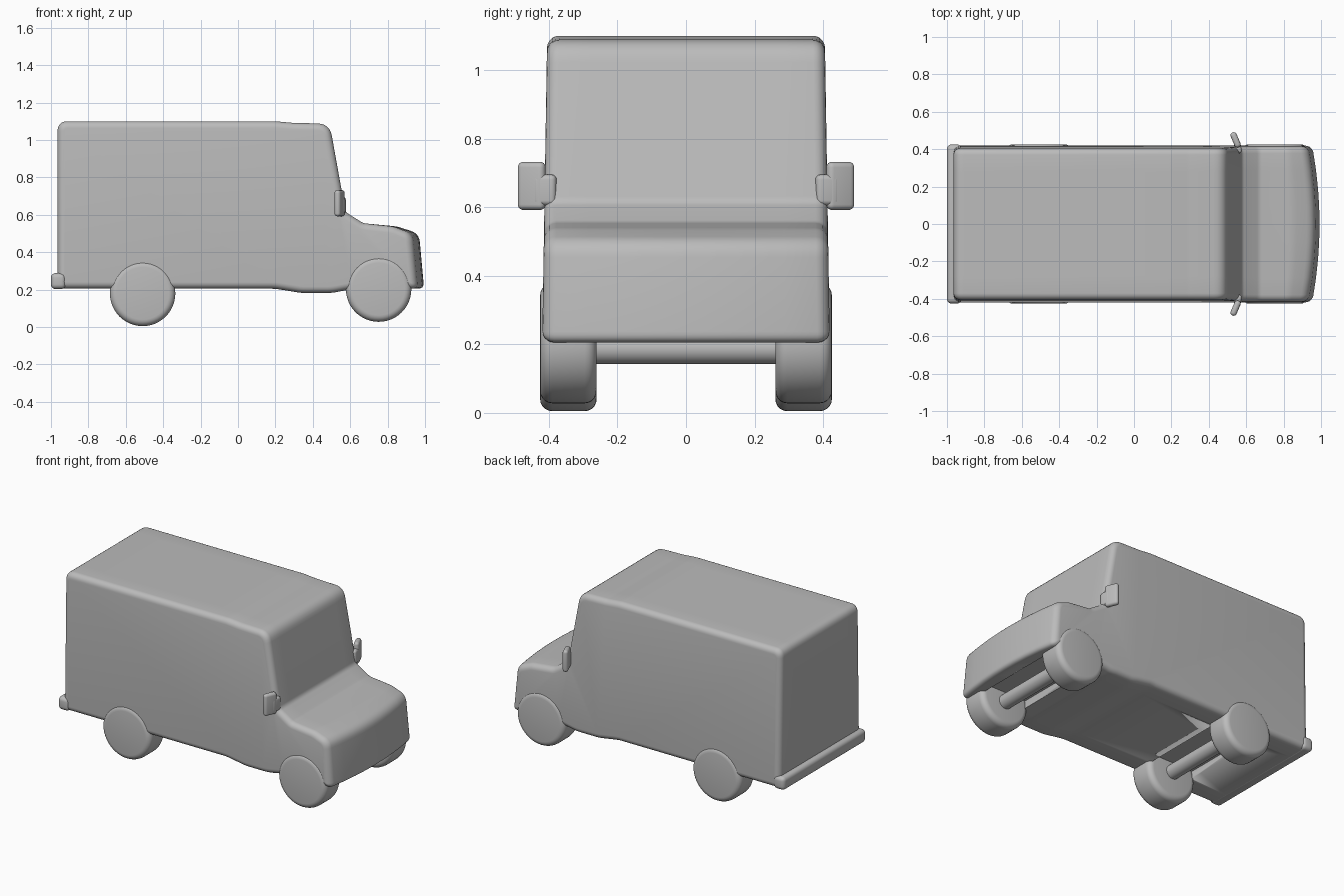
import bpy, bmesh, math
from mathutils import Vector, Matrix

cube = bpy.data.objects.get("Cube")
if cube:
    bpy.data.objects.remove(cube, do_unlink=True)

GREY = (0.5, 0.5, 0.5, 1.0)
paint = bpy.data.materials.new("plain_grey")
paint.use_nodes = True
paint.diffuse_color = GREY
paint.node_tree.nodes["Principled BSDF"].inputs["Base Color"].default_value = GREY


def finish(name, bm, angle=40):
    """Turn a bmesh into a smooth shaded, painted object."""
    bmesh.ops.recalc_face_normals(bm, faces=bm.faces)
    mesh = bpy.data.meshes.new(name)
    bm.to_mesh(mesh)
    bm.free()
    obj = bpy.data.objects.new(name, mesh)
    bpy.context.collection.objects.link(obj)
    mesh.materials.append(paint)
    bpy.ops.object.select_all(action='DESELECT')
    bpy.context.view_layer.objects.active = obj
    obj.select_set(True)
    bpy.ops.object.shade_smooth_by_angle(angle=math.radians(angle))
    return obj


def rounded_box(name, size, centre, radius, turn=0.0):
    bm = bmesh.new()
    bmesh.ops.create_cube(bm, size=1, matrix=Matrix.Diagonal((*size, 1)))
    if radius:
        bmesh.ops.bevel(bm, geom=bm.edges[:], offset=radius, segments=5,
                        profile=0.5, affect='EDGES')
    bmesh.ops.transform(bm, verts=bm.verts,
                        matrix=Matrix.Translation(centre) @ Matrix.Rotation(turn, 4, 'Z'))
    return finish(name, bm)


def drum(name, radius, width, centre, soft):
    """Cylinder along y with softened rims."""
    bm = bmesh.new()
    bmesh.ops.create_cone(bm, cap_ends=True, segments=48, radius1=radius,
                          radius2=radius, depth=width)
    if soft:
        rims = [e for e in bm.edges if any(len(f.verts) > 4 for f in e.link_faces)]
        bmesh.ops.bevel(bm, geom=rims, offset=soft, segments=5, profile=0.5, affect='EDGES')
    bmesh.ops.transform(bm, verts=bm.verts,
                        matrix=Matrix.Translation(centre) @ Matrix.Rotation(math.pi / 2, 4, 'X'))
    return finish(name, bm)


def outline(corners, inset, steps=6):
    """Inset a counter-clockwise outline and round each corner (x, z, radius)."""
    n = len(corners)
    pts = [Vector(c[:2]) for c in corners]
    moved = []
    for i, p in enumerate(pts):
        a = (p - pts[i - 1]).normalized()
        b = (pts[(i + 1) % n] - p).normalized()
        na, nb = Vector((-a.y, a.x)), Vector((-b.y, b.x))
        moved.append(p + (na + nb) * inset / (1 + na.dot(nb)))
    loop = []
    for i, p in enumerate(moved):
        u, v = moved[i - 1] - p, moved[(i + 1) % n] - p
        convex = u.x * v.y - u.y * v.x < 0
        radius = max(corners[i][2] - inset if convex else corners[i][2] + inset, 0.004)
        reach = min(radius / math.tan(u.angle(v) / 2), 0.45 * min(u.length, v.length))
        start, end = p + u.normalized() * reach, p + v.normalized() * reach
        for k in range(steps + 1):
            t = k / steps
            loop.append(start * (1 - t) ** 2 + p * 2 * t * (1 - t) + end * t * t)
    return loop


# Body: side outline swept across the width, with rounded sides and a bowed nose
side_outline = [
    (-0.965, 0.205, 0.02), (0.2, 0.205, 0.3), (0.34, 0.182, 0.3),
    (0.5, 0.182, 0.3), (0.62, 0.205, 0.2), (0.995, 0.205, 0.03),
    (0.968, 0.5, 0.07), (0.85, 0.538, 0.2), (0.67, 0.555, 0.06),
    (0.575, 0.615, 0.04), (0.49, 1.087, 0.08), (0.29, 1.092, 0.3),
    (0.2, 1.1, 0.3), (-0.965, 1.1, 0.055)]
HALF, EDGE = 0.405, 0.035
stations = []
for k in range(6):
    a = math.pi / 2 * k / 5
    stations.append((-HALF + EDGE * (1 - math.sin(a)), EDGE * (1 - math.cos(a))))
stations.reverse()
stations = [(-HALF + EDGE * (1 - math.cos(a)), EDGE * (1 - math.sin(a)))
            for a in [math.pi / 2 * k / 5 for k in range(6)]]
stations += [(y, 0.0) for y in (-0.28, -0.18, -0.09)]
stations += [(0.0, 0.0)] + [(-y, d) for y, d in reversed(stations)]

bm = bmesh.new()
rings = []
for y, inset in stations:
    ring = []
    for p in outline(side_outline, inset):
        bow = 0.04 * (y / HALF) ** 2 * max(0, min(1, (p.x - 0.7) / 0.25))
        spread = 1 + 0.04 * (1.1 - p.y)
        ring.append(bm.verts.new((p.x - bow, y * spread, p.y)))
    rings.append(ring)
for r, s in zip(rings, rings[1:]):
    for i in range(len(r)):
        bm.faces.new((r[i - 1], r[i], s[i], s[i - 1]))
bm.faces.new(rings[0])
bm.faces.new(rings[-1])
body = finish("van_body", bm)

# Wheels, axles and the shallow recesses above the axles
for end, x, z, radius in (("nose", 0.752, 0.203, 0.175), ("tail", -0.51, 0.18, 0.175)):
    for side, s in (("front", -1), ("back", 1)):
        drum(f"{end}_wheel_{side}", radius, 0.165, (x, s * 0.343, z), 0.035)
    drum(f"{end}_axle", 0.045, 0.56, (x, 0, 0.187), 0)
    recess = rounded_box(f"{end}_recess_cutter", (0.3, 0.54, 0.2), (x, 0, 0.15), 0)
    recess.hide_render = True
    recess.hide_viewport = True
    cut = body.modifiers.new(f"{end}_recess", 'BOOLEAN')
    cut.operation = 'DIFFERENCE'
    cut.object = recess

# Rear bumper
rounded_box("rear_bumper", (0.08, 0.85, 0.085), (-0.96, 0, 0.246), 0.025)

# Wing mirrors on short arms
for side, s in (("front", -1), ("back", 1)):
    rounded_box(f"mirror_{side}", (0.034, 0.085, 0.14), (0.543, s * 0.45, 0.662),
                0.016, s * 0.4)
    rounded_box(f"mirror_arm_{side}", (0.035, 0.07, 0.09), (0.555, s * 0.412, 0.65),
                0.015, s * 0.2)
